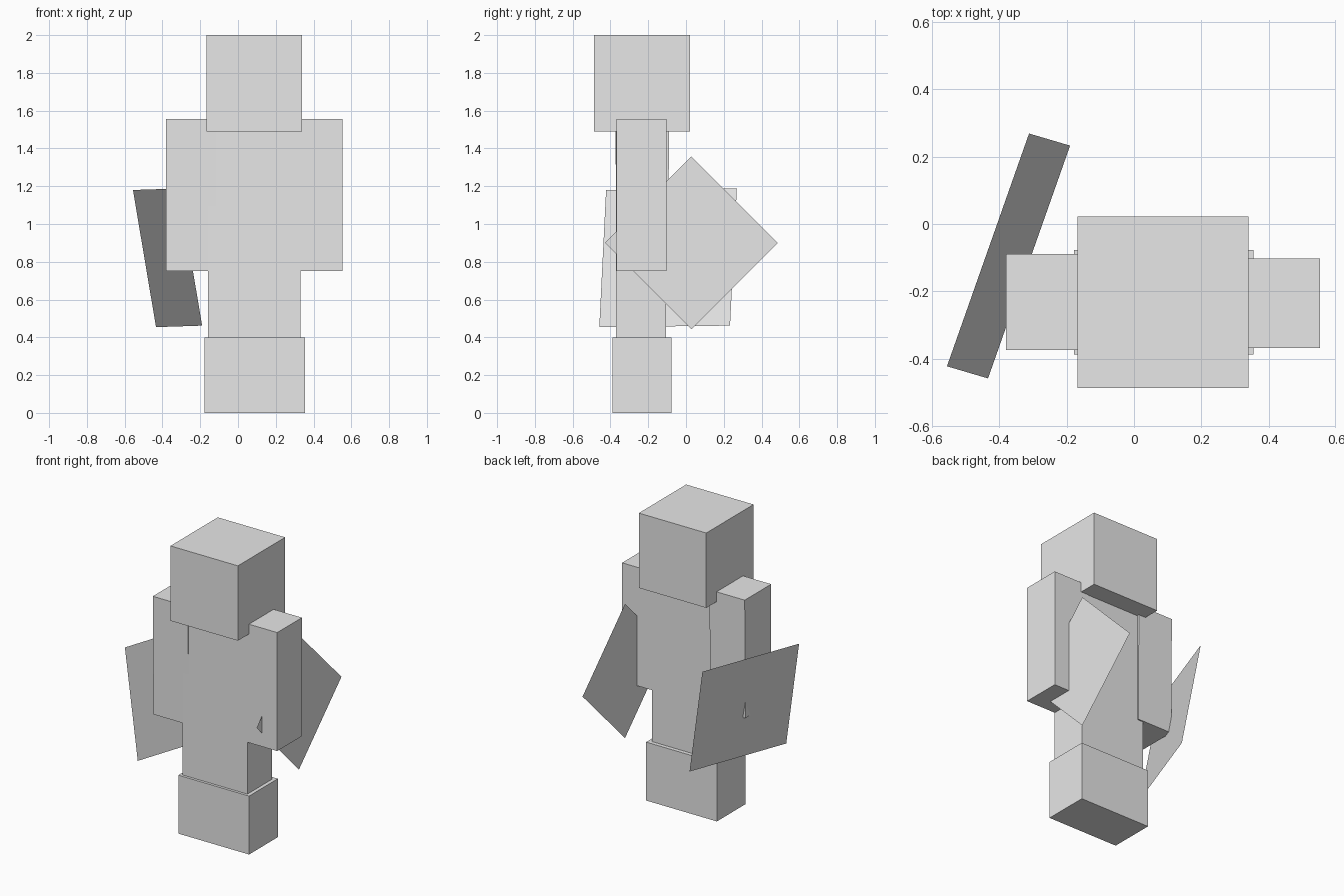
import bpy
from mathutils import Vector

if "Cube" in bpy.data.objects:
    bpy.data.objects.remove(bpy.data.objects["Cube"])

grey = bpy.data.materials.new("light grey")
grey.diffuse_color = (0.8, 0.8, 0.8, 1)
grey.use_nodes = True
grey.node_tree.nodes["Principled BSDF"].inputs["Base Color"].default_value = grey.diffuse_color


def make(name, verts, faces):
    me = bpy.data.meshes.new(name)
    me.from_pydata(verts, [], faces)
    me.materials.append(grey)
    ob = bpy.data.objects.new(name, me)
    bpy.context.collection.objects.link(ob)
    return ob


def block(name, x, y, z, taper=0.0):
    """Box from ranges; taper pulls the bottom in along y."""
    verts = []
    for k, h in enumerate(z):
        t = taper if k == 0 else 0
        a, b = y[0] + t, y[1] - t
        verts += [(x[0], a, h), (x[1], a, h), (x[1], b, h), (x[0], b, h)]
    sides = [(i, (i + 1) % 4, (i + 1) % 4 + 4, i + 4) for i in range(4)]
    return make(name, verts, [(3, 2, 1, 0), (4, 5, 6, 7)] + sides)


def sheet(name, centre, u, v):
    """Flat parallelogram spanned by two half-edge vectors."""
    c, u, v = Vector(centre), Vector(u), Vector(v)
    return make(name, [c - u - v, c + u - v, c + u + v, c - u + v], [(0, 1, 2, 3)])


# Body
block("head", (-0.168, 0.34), (-0.487, 0.022), (1.49, 2.0))
block("torso", (-0.16, 0.33), (-0.37, -0.105), (0.39, 1.50))
block("boots", (-0.178, 0.355), (-0.388, -0.078), (0.0, 0.398))

# Arms
block("left_arm", (-0.38, -0.115), (-0.374, -0.089), (0.75, 1.557), 0.007)
block("right_arm", (0.287, 0.553), (-0.368, -0.102), (0.75, 1.557))

# Held flat panels: one tilted square, one upright diamond
sheet("tilted_panel", (-0.373, -0.095, 0.821), (0.122, 0.346, 0.004), (0.061, -0.018, -0.363))
sheet("diamond_panel", (0.44, 0.028, 0.90), (0, 0.2285, 0.2285), (0, -0.2285, 0.2285))
